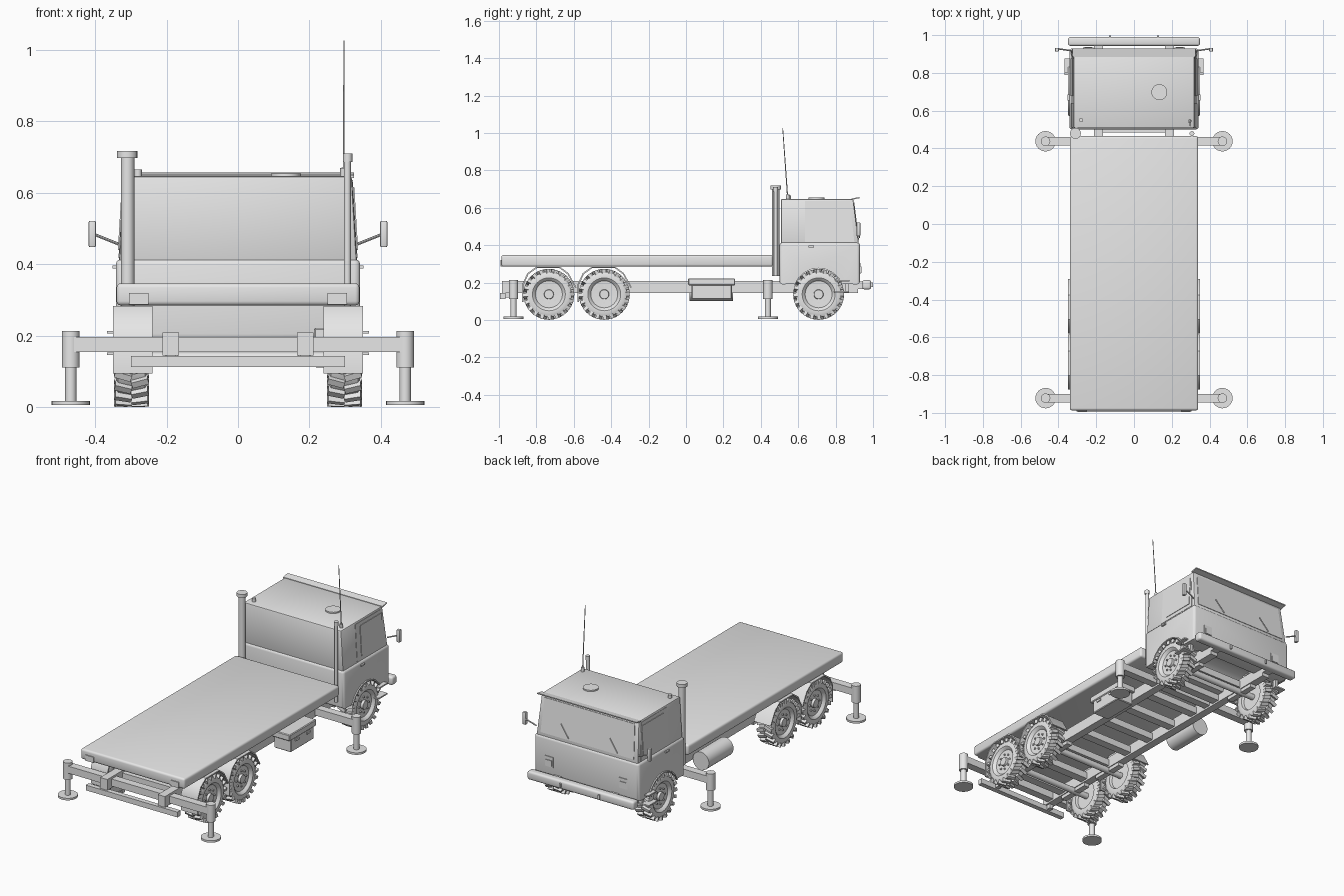
import bpy, bmesh, math
from mathutils import Vector, Matrix

if "Cube" in bpy.data.objects:
    bpy.data.objects.remove(bpy.data.objects["Cube"])

grey = bpy.data.materials.new("plain grey")
grey.diffuse_color = (0.8, 0.8, 0.8, 1)
grey.use_nodes = True
grey.node_tree.nodes["Principled BSDF"].inputs["Base Color"].default_value = grey.diffuse_color


def finish(name, bm, mirror=False):
    bmesh.ops.recalc_face_normals(bm, faces=bm.faces)
    me = bpy.data.meshes.new(name)
    bm.to_mesh(me)
    bm.free()
    me.materials.append(grey)
    ob = bpy.data.objects.new(name, me)
    bpy.context.collection.objects.link(ob)
    if mirror:
        ob.modifiers.new("Mirror", 'MIRROR')
    return ob


def add_box(bm, lo, hi, mat=Matrix()):
    lo, hi = Vector(lo), Vector(hi)
    m = mat @ Matrix.Translation((lo + hi) / 2) @ Matrix.Diagonal((*(hi - lo), 1))
    return bmesh.ops.create_cube(bm, size=1, matrix=m)["verts"]


def box(name, lo, hi, mirror=False, bevel=0, segs=2):
    bm = bmesh.new()
    add_box(bm, lo, hi)
    if bevel:
        bmesh.ops.bevel(bm, geom=bm.edges[:], offset=bevel, segments=segs, affect='EDGES', profile=0.5)
    return finish(name, bm, mirror)


def add_rod(bm, a, b, r, n=16, r2=None):
    a, b = Vector(a), Vector(b)
    d = b - a
    m = Matrix.Translation((a + b) / 2) @ d.to_track_quat('Z', 'Y').to_matrix().to_4x4()
    bmesh.ops.create_cone(bm, cap_ends=True, segments=n, radius1=r, radius2=r if r2 is None else r2,
                          depth=d.length, matrix=m)


def rod(name, a, b, r, n=16, mirror=False, r2=None):
    bm = bmesh.new()
    add_rod(bm, a, b, r, n, r2)
    return finish(name, bm, mirror)


def slab(name, pts, offset, mirror=False, bevel=0, rule=None):
    """Extrude a polygon of 3D points by an offset vector."""
    bm = bmesh.new()
    f = bm.faces.new([bm.verts.new(p) for p in pts])
    g = bmesh.ops.extrude_face_region(bm, geom=[f], use_keep_orig=True)
    bmesh.ops.translate(bm, vec=offset, verts=[v for v in g["geom"] if isinstance(v, bmesh.types.BMVert)])
    bmesh.ops.recalc_face_normals(bm, faces=bm.faces)
    if bevel:
        es = [e for e in bm.edges if rule is None or all(rule(v.co) for v in e.verts)]
        bmesh.ops.bevel(bm, geom=es, offset=bevel, segments=3, affect='EDGES', profile=0.5)
    return finish(name, bm, mirror)


# --- load bed and chassis
box("load_bed", (-0.34, -0.987, 0.285), (0.34, 0.465, 0.347), bevel=0.012, segs=3)
box("rear_light", (0.25, -0.992, 0.287), (0.305, -0.97, 0.32), True)
box("frame_rail", (0.165, -0.985, 0.145), (0.212, 0.92, 0.209), True)
bm = bmesh.new()
for i in range(9):
    y = -0.82 + i * 0.19
    add_box(bm, (-0.17, y - 0.025, 0.155), (0.17, y + 0.025, 0.195))
finish("frame_crossmembers", bm)
box("underrun_bar", (-0.3, -0.994, 0.113), (0.3, -0.965, 0.144))
box("underrun_bracket", (0.175, -0.97, 0.12), (0.2, -0.94, 0.15), True)

# --- stabiliser legs
for name, y in (("front", 0.438), ("rear", -0.922)):
    box(name + "_outrigger_beam", (-0.46, y - 0.023, 0.155), (0.46, y + 0.023, 0.197))
    rod(name + "_jack_housing", (0.468, y, 0.112), (0.468, y, 0.213), 0.025, 20, True)
    rod(name + "_jack_ram", (0.468, y, 0.012), (0.468, y, 0.12), 0.016, 16, True)
    rod(name + "_jack_foot", (0.468, y, 0.006), (0.468, y, 0.018), 0.054, 24, True)

# --- wheels: turned profile (x, radius), bolts and slanted tread lugs
TYRE = [(0.338, 0), (0.338, 0.024), (0.324, 0.026), (0.326, 0.072), (0.336, 0.08), (0.342, 0.088),
        (0.342, 0.108), (0.336, 0.121), (0.26, 0.121), (0.253, 0.108), (0.255, 0.08), (0.27, 0.075), (0.27, 0)]
ZW = 0.137
for name, y in (("front", 0.709), ("middle", -0.437), ("rear", -0.733)):
    hub = Matrix.Translation((0, y, ZW))
    bm = bmesh.new()
    vs = [bm.verts.new(hub @ Vector((x, 0, r))) for x, r in TYRE]
    es = [bm.edges.new(p) for p in zip(vs, vs[1:])]
    bmesh.ops.spin(bm, geom=vs + es, cent=(0, y, ZW), axis=(1, 0, 0), angle=math.tau, steps=40)
    bmesh.ops.remove_doubles(bm, verts=bm.verts, dist=1e-4)
    for i in range(8):
        a = math.tau * i / 8
        c, s = y + 0.045 * math.cos(a), ZW + 0.045 * math.sin(a)
        add_rod(bm, (0.32, c, s), (0.332, c, s), 0.006, 6)
    for i in range(20):
        for side, x0, x1 in ((1, 0.298, 0.346), (-1, 0.25, 0.298)):
            turn = Matrix.Rotation(math.tau * (i + 0.25 * side) / 20, 4, 'X')
            mid = Vector(((x0 + x1) / 2, 0, 0))
            skew = Matrix.Translation(mid) @ Matrix.Rotation(side * 0.3, 4, 'Z') @ Matrix.Translation(-mid)
            add_box(bm, (x0, -0.009, 0.113), (x1, 0.009, 0.1355), hub @ turn @ skew)
    finish(name + "_wheel", bm, True)
    rod(name + "_axle", (-0.28, y, ZW), (0.28, y, ZW), 0.018)
    box(name + "_spring", (0.17, y - 0.1, 0.125), (0.205, y + 0.1, 0.147), True)

# --- rear mudguards with flaps
GUARD = [(-0.143, 0.095), (-0.143, 0.19), (-0.115, 0.25), (-0.068, 0.284), (0.06, 0.284), (0.105, 0.25), (0.147, 0.175)]
for name, y in (("middle", -0.437), ("rear", -0.733)):
    inner = [(a * 0.95, ZW + (z - ZW) * 0.95) for a, z in GUARD]
    ring = GUARD + inner[::-1]
    slab(name + "_mudguard", [(0.24, y + a, z) for a, z in ring], (0.11, 0, 0), True)

# --- toolbox on the right, tank on the left
box("toolbox", (0.215, 0.03, 0.112), (0.325, 0.245, 0.19), bevel=0.004, segs=1)
box("toolbox_lid", (0.213, 0.012, 0.185), (0.33, 0.262, 0.222), bevel=0.004, segs=1)
for y in (0.085, 0.19):
    box("toolbox_latch", (0.322, y - 0.015, 0.165), (0.331, y + 0.015, 0.178))
rod("fuel_tank", (-0.272, 0.02, 0.155), (-0.272, 0.25, 0.155), 0.053, 28)

# --- cab lower body with wheel arch
arch = [(0.709 + 0.145 * math.cos(a), 0.137 + 0.147 * math.sin(a))
        for a in [math.radians(158 - 17 * i) for i in range(9)]]
side = [(0.5, 0.415), (0.5, 0.19)] + arch + [(0.93, 0.19), (0.93, 0.415)]
slab("cab_lower_body", [(-0.342, y, z) for y, z in side], (0.684, 0, 0), bevel=0.016,
     rule=lambda c: c.z > 0.4 or c.y > 0.92 or c.y < 0.51)
lip = [(0.709 + (y - 0.709) * 0.95, ZW + (z - ZW) * 0.95) for y, z in arch]
slab("front_arch_lip", [(0.235, y, z) for y, z in arch + lip[::-1]], (0.114, 0, 0), True)

# --- cab upper body, tapered
def side_x(z):
    return 0.333 - (z - 0.41) * 0.06


def front_y(z):
    return 0.924 - (z - 0.41) * 0.125


bm = bmesh.new()
for v in add_box(bm, (-1, 0, 0.405), (1, 1, 0.647)):
    v.co.x *= side_x(v.co.z)
    v.co.y = front_y(v.co.z) if v.co.y > 0.5 else 0.507
bmesh.ops.bevel(bm, geom=bm.edges[:], offset=0.008, segments=2, affect='EDGES', profile=0.5)
finish("cab_upper_body", bm)


def side_plate(name, y0, y1, z0, z1, t):
    pts = [(y0, z0), (y1, z0), (min(y1, front_y(z1) - 0.02), z1), (y0, z1)]
    slab(name, [(side_x(z) - 0.002, y, z) for y, z in pts], (t, 0, 0), True)


# doors, windows, windscreen
side_plate("door_upper_panel", 0.637, 0.9, 0.418, 0.636, 0.004)
side_plate("door_window", 0.677, 0.877, 0.44, 0.615, 0.007)
ws = [(-0.305, 0.43), (0.305, 0.43), (0.295, 0.628), (-0.295, 0.628)]
slab("windscreen", [(x, front_y(z) - 0.002, z) for x, z in ws], (0, 0.005, 0))
for x in (0.12, -0.2):
    rod("wiper", (x, front_y(0.44) + 0.007, 0.44), (x + 0.055, front_y(0.51) + 0.007, 0.51), 0.003, 6)
slab("sun_visor", [(-0.325, 0.885, 0.642), (-0.325, 0.928, 0.651), (-0.325, 0.928, 0.657), (-0.325, 0.885, 0.65)], (0.65, 0, 0))
box("door_handle", (0.338, 0.655, 0.388), (0.351, 0.685, 0.397), True)

# roof details
rod("roof_hatch", (0.134, 0.698, 0.64), (0.134, 0.698, 0.655), 0.042, 28)
rod("roof_knob", (-0.28, 0.55, 0.64), (-0.28, 0.55, 0.666), 0.011, 12)
rod("aerial_base", (0.295, 0.545, 0.64), (0.295, 0.543, 0.67), 0.009, 12)
rod("aerial", (0.296, 0.543, 0.66), (0.297, 0.517, 1.027), 0.003, 6, r2=0.002)

# exhaust and intake stacks behind the cab
rod("large_stack", (-0.309, 0.48, 0.235), (-0.309, 0.48, 0.7), 0.019, 16)
rod("large_stack_cap", (-0.31, 0.48, 0.698), (-0.31, 0.48, 0.718), 0.029, 16)
rod("small_stack", (0.306, 0.479, 0.235), (0.306, 0.479, 0.69), 0.01, 12)
rod("small_stack_cap", (0.307, 0.479, 0.687), (0.307, 0.479, 0.711), 0.013, 12)

# mirrors, steps, lamps, bumper
rod("mirror_arm", (0.335, 0.918, 0.457), (0.405, 0.928, 0.485), 0.004, 8, True)
box("mirror", (0.398, 0.912, 0.448), (0.418, 0.932, 0.522), True, bevel=0.004)
box("upper_step", (0.3, 0.8, 0.206), (0.367, 0.875, 0.214), True)
box("lower_step", (0.3, 0.79, 0.146), (0.367, 0.872, 0.154), True)
box("step_bracket", (0.3, 0.85, 0.15), (0.32, 0.87, 0.21), True)
box("headlight_frame", (0.215, 0.92, 0.245), (0.27, 0.934, 0.305), True)
box("headlight", (0.222, 0.92, 0.252), (0.263, 0.938, 0.285), True)
box("front_bumper", (-0.349, 0.943, 0.163), (0.349, 0.99, 0.213), bevel=0.012, segs=3)
box("bumper_mount", (0.165, 0.9, 0.165), (0.212, 0.95, 0.205), True)
box("tow_pin", (0.122, 0.975, 0.175), (0.132, 0.999, 0.2), True)

# smooth shading with sharp edges kept
bpy.ops.object.select_all(action='SELECT')
bpy.context.view_layer.objects.active = bpy.context.selected_objects[0]
bpy.ops.object.shade_smooth_by_angle(angle=math.radians(35))
